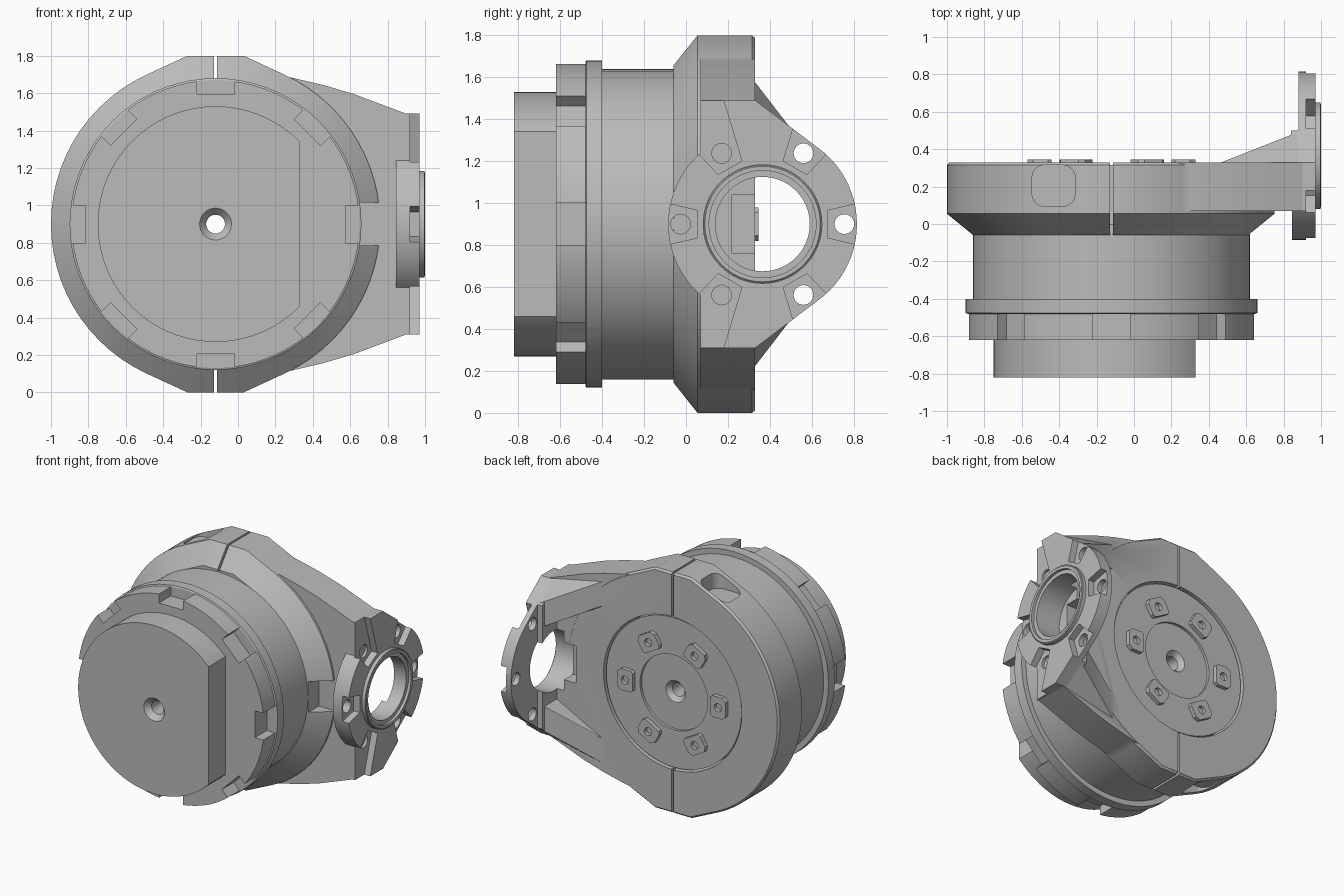
import bpy, bmesh, math
from mathutils import Matrix, Vector

old = bpy.data.objects.get("Cube")
if old:
    bpy.data.objects.remove(old, do_unlink=True)

CX, CZ = -0.12, 0.9        # main axis, running along y
FY = 0.365                 # flange axis, running along x at height CZ
SIDES = 72

grey = bpy.data.materials.new("light grey")
grey.use_nodes = True
grey.diffuse_color = (0.5, 0.5, 0.5, 1)
grey.node_tree.nodes["Principled BSDF"].inputs["Base Color"].default_value = (0.5, 0.5, 0.5, 1)


def finish(name, bm):
    bmesh.ops.recalc_face_normals(bm, faces=bm.faces)
    mesh = bpy.data.meshes.new(name)
    bm.to_mesh(mesh)
    bm.free()
    mesh.materials.append(grey)
    ob = bpy.data.objects.new(name, mesh)
    bpy.context.scene.collection.objects.link(ob)
    return ob


def hull(name, points):
    """Convex solid around a set of points."""
    bm = bmesh.new()
    for p in points:
        bm.verts.new(p)
    res = bmesh.ops.convex_hull(bm, input=bm.verts)
    junk = {g for g in res["geom_interior"] + res["geom_unused"] if isinstance(g, bmesh.types.BMVert)}
    bmesh.ops.delete(bm, geom=[v for v in junk if v.is_valid], context="VERTS")
    bmesh.ops.dissolve_limit(bm, angle_limit=0.005, verts=bm.verts, edges=bm.edges)
    return finish(name, bm)


def box(name, x, y, z):
    return hull(name, [(a, b, c) for a in x for b in y for c in z])


def circle(r, n=SIDES):
    return [(r * math.cos(2 * math.pi * i / n), r * math.sin(2 * math.pi * i / n)) for i in range(n)]


def cyl_y(name, x, z, r, y0, y1, n=SIDES):
    return hull(name, [(x + a, y, z + b) for a, b in circle(r, n) for y in (y0, y1)])


def cyl_x(name, y, z, r, x0, x1, n=SIDES):
    return hull(name, [(x, y + a, z + b) for a, b in circle(r, n) for x in (x0, x1)])


def lathe(name, profile):
    """Closed (radius, y) profile turned about the main axis."""
    bm = bmesh.new()
    rings = [[bm.verts.new((CX + a, y, CZ + b)) for a, b in circle(r)] for r, y in profile]
    for k, ring in enumerate(rings):
        nxt = rings[(k + 1) % len(rings)]
        for i in range(SIDES):
            j = (i + 1) % SIDES
            bm.faces.new((ring[i], ring[j], nxt[j], nxt[i]))
    return finish(name, bm)


def boolean(ob, others, op="DIFFERENCE"):
    bpy.context.view_layer.objects.active = ob
    for o in others:
        mod = ob.modifiers.new("bool", "BOOLEAN")
        mod.operation, mod.solver, mod.object = op, "EXACT", o
        bpy.ops.object.modifier_apply(modifier=mod.name)
        bpy.data.objects.remove(o, do_unlink=True)


def turn(ob, angle, axis, centre):
    c = Matrix.Translation(Vector(centre))
    ob.data.transform(c @ Matrix.Rotation(angle, 4, axis) @ c.inverted())
    return ob


# Motor body with stepped front ring, rear disc and centre bore
body = lathe("motor_body", [
    (0.1, -0.6), (0.77, -0.62), (0.77, -0.48), (0.78, -0.475), (0.78, -0.4), (0.74, -0.4),
    (0.74, 0.0), (0.56, 0.0), (0.56, 0.315), (0.28, 0.315), (0.28, 0.295),
    (0.08, 0.295), (0.05, 0.26), (0.05, -0.6)])
for v in body.data.vertices:      # square up the hidden seat of the end cap
    if v.co.y > -0.61 and v.co.y < -0.59:
        v.co.y = -0.62
notches = []
for i in range(8):
    n = box("notch", (CX + 0.695, CX + 0.9), (-0.7, -0.48), (CZ - 0.1, CZ + 0.1))
    notches.append(turn(n, i * math.pi / 4, "Y", (CX, 0, CZ)))
boolean(body, notches)

# End cap with one flat side
cap = lathe("end_cap", [(0.085, -0.82), (0.63, -0.82), (0.63, -0.61), (0.05, -0.61), (0.05, -0.78)])
boolean(cap, [box("flat_cutter", (0.33, 0.8), (-1, -0.5), (0, 2))])

# Clamp ring: flared front, small tabs above and below, split in the middle
outline = circle(0.88) + [(a, b) for a in (-0.15, 0.15) for b in (-0.9, 0.9)]
levels = [(-0.06, 0.84), (0.055, 1.0), (0.315, 1.0), (0.33, 0.985)]
clamp = hull("clamp_ring", [(CX + a * s, y, CZ + b * s) for y, s in levels for a, b in outline])

# Arm from the clamp out to the side flange
edge = [(0.1, 0.82), (0.3, 0.78), (0.45, 0.745), (0.62, 0.695), (0.75, 0.64), (0.85, 0.59), (0.9, 0.59)]
arm = hull("arm", [(x, y, CZ + s * h) for x, h in edge for s in (-1, 1) for y in (0.07, 0.328)])
gussets = []
for s in (-1, 1):
    foot = [(0.45, 0.32, h) for h in (0.5, 0.68)]
    foot += [(0.9, y, h) for y, h in ((0.32, 0.27), (0.5, 0.27), (0.5, 0.455), (0.325, 0.59))]
    foot += [(0.46, 0.327, 0.68), (0.46, 0.327, 0.5)]
    gussets.append(hull("gusset", [(x, y, CZ + s * h) for x, y, h in foot]))
window = box("window", (0.62, 1.0), (-0.2, 0.07), (CZ - 0.115, CZ + 0.115))
boolean(clamp, [window])
boolean(clamp, [arm] + gussets, "UNION")
cuts = [cyl_y("bore", CX, CZ, 0.572, -0.2, 0.6),
        box("split", (CX - 0.008, CX + 0.008), (-0.2, 0.5), (-0.1, 2)),
        box("arm_pocket", (0.68, 0.95), (0.22, 0.6), (CZ - 0.14, CZ + 0.14)),
        cyl_x("arm_bore", FY, CZ, 0.225, 0.78, 1.1)]
for s in (-1, 1):                 # rounded screw pockets
    cuts.append(hull("screw_pocket", [
        (x + a, y + b, CZ + s * h) for x in (-0.48, -0.38) for y in (0.16, 0.25)
        for a, b in circle(0.065, 24) for h in (0.76, 1.1)]))
boolean(clamp, cuts)

# Side flange: round plate blended into the arm end
disc = circle(0.45)
flange = cyl_x("side_flange", FY, CZ, 0.45, 0.845, 0.97)
web = [(FY + a, b) for a, b in disc if a > 0]
web += [(y, s * 0.59) for y in (0.07, 0.33) for s in (-1, 1)]
boolean(flange, [hull("web", [(x, y, CZ + h) for y, h in web for x in (0.84, 0.97)]),
                 cyl_x("collar", FY, CZ, 0.285, 0.86, 0.996)], "UNION")
cuts = [box("rear_relief", (0.7, 0.88), (0.5, 1.0), (0, 2)),
        cyl_x("flange_bore", FY, CZ, 0.225, 0.7, 1.2),
        cyl_x("collar_step", FY, CZ, 0.255, 0.98, 1.2)]
for i in range(6):                # widening recesses with bolt holes
    ang = i * math.pi / 3
    wedge = hull("recess", [(x, FY + r, CZ + s * w) for x in (0.92, 1.1)
                            for r, w in ((0.31, 0.065), (0.8, 0.18)) for s in (-1, 1)])
    cuts.append(turn(wedge, ang, "X", (0, FY, CZ)))
    cuts.append(cyl_x("bolt_hole", FY + 0.39 * math.cos(ang), CZ + 0.39 * math.sin(ang),
                      0.047, 0.7, 1.1, 24))
boolean(flange, cuts)

collar = [(0.996, 0.28), (1.0, 0.275)]
lip = hull("collar_lip", [(x, FY + a, CZ + b) for x, r in collar for a, b in circle(r)])
boolean(lip, [cyl_x("lip_bore", FY, CZ, 0.255, 0.9, 1.1)])

# Six rear pads, each with a screw hole
parts = [body, cap, clamp, flange, lip]
shape = [(0.32, 0.065), (0.34, 0.08), (0.42, 0.08), (0.45, 0.055)]
for i in range(6):
    pad = hull(f"rear_pad_{i + 1}", [(CX + r, y, CZ + s * w) for r, w in shape
                                     for s in (-1, 1) for y in (0.3, 0.345)])
    boolean(pad, [cyl_y("pad_hole", CX + 0.385, CZ, 0.03, 0.318, 0.5, 20)])
    parts.append(turn(pad, i * math.pi / 3, "Y", (CX, 0, CZ)))

# Smooth the round faces, keep the edges crisp
bpy.ops.object.select_all(action="DESELECT")
for ob in parts:
    ob.select_set(True)
bpy.context.view_layer.objects.active = body
bpy.ops.object.shade_smooth_by_angle(angle=math.radians(25))
